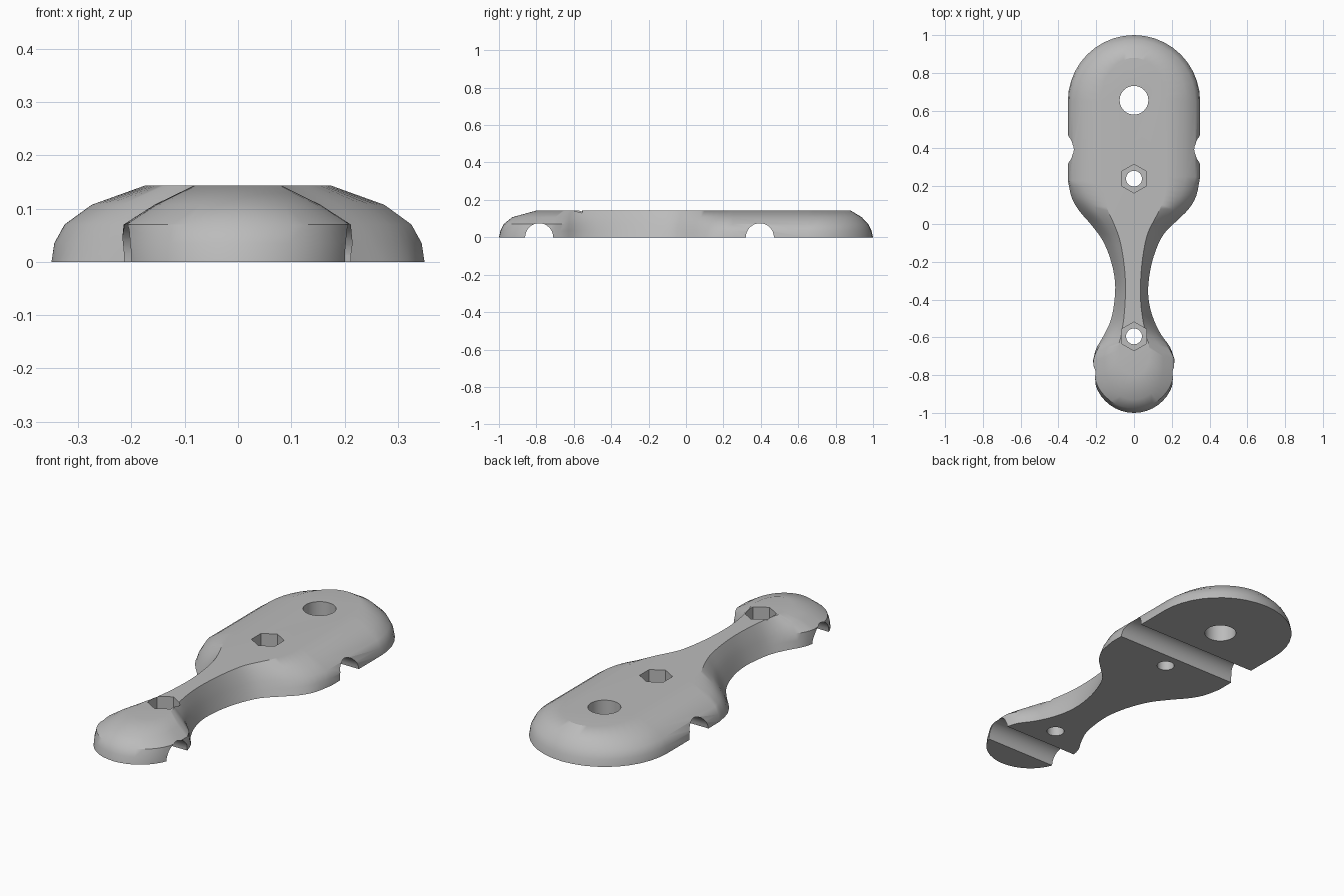
import bpy, math
from mathutils import Vector

if "Cube" in bpy.data.objects:
    bpy.data.objects.remove(bpy.data.objects["Cube"])

grey = bpy.data.materials.new("light grey")
grey.use_nodes = True
colour = (0.5, 0.5, 0.5, 1)
grey.diffuse_color = colour
grey.node_tree.nodes["Principled BSDF"].inputs["Base Color"].default_value = colour

# Layer heights, with width scale for the wide end, neck and small end, and tip insets
LAYERS = [
    (0.0, 1.0, 1.0, 1.0, 0.0, 0.0),
    (0.035, 0.985, 0.88, 1.0, 0.008, 0.008),
    (0.07, 0.93, 0.76, 0.985, 0.025, 0.025),
    (0.107, 0.785, 0.62, 0.72, 0.06, 0.07),
    (0.143, 0.5, 0.45, 0.38, 0.12, 0.2),
]
WIDE_Y, WIDE_R = 0.65, 0.35
SMALL_Y, SMALL_R = -0.785, 0.215
# Neck edge points (half width, y) for each side
LEFT = [(0.35, 0.25), (0.33, 0.15), (0.29, 0.08), (0.23, 0.02), (0.16, -0.05), (0.115, -0.14),
        (0.085, -0.25), (0.075, -0.37), (0.095, -0.48), (0.14, -0.58), (0.19, -0.65), (0.215, -0.72)]
RIGHT = [(0.35, 0.23), (0.33, 0.14), (0.29, 0.07), (0.23, 0.0), (0.17, -0.08), (0.13, -0.17),
         (0.105, -0.27), (0.1, -0.37), (0.12, -0.5), (0.16, -0.59), (0.2, -0.66), (0.218, -0.73)]


def spline(points, steps=3):
    """Catmull-Rom curve through the points."""
    p = [Vector(q) for q in points]
    p = [2 * p[0] - p[1]] + p + [2 * p[-1] - p[-2]]
    out = []
    for a, b, c, d in zip(p, p[1:], p[2:], p[3:]):
        for i in range(steps):
            t = i / steps
            out.append(0.5 * (2 * b + (c - a) * t + (2 * a - 5 * b + 4 * c - d) * t * t
                              + (3 * b - a - 3 * c + d) * t ** 3))
    return out + [p[-2]]


def smooth(a, b, v):
    t = min(1, max(0, (v - a) / (b - a)))
    return t * t * (3 - 2 * t)


def arc(centre, radius, start, end, n=20):
    return [Vector((radius * math.cos(a), centre + radius * math.sin(a)))
            for a in (start + (end - start) * i / n for i in range(n + 1))]


# Closed plan outline
outline = arc(WIDE_Y, WIDE_R, 0, math.pi)
outline += [Vector((-q.x, q.y)) for q in spline(RIGHT)]
outline += arc(SMALL_Y, SMALL_R, -math.pi, 0)
outline += reversed(spline(LEFT))


def mesh_object(name, verts, faces):
    mesh = bpy.data.meshes.new(name)
    mesh.from_pydata(verts, [], faces)
    mesh.materials.append(grey)
    ob = bpy.data.objects.new(name, mesh)
    bpy.context.collection.objects.link(ob)
    return ob


# Domed plate lofted through the layers
verts = []
for z, wide, neck, small, back_inset, front_inset in LAYERS:
    for p in outline:
        s = neck + (wide - neck) * smooth(-0.1, 0.25, p.y) + (small - neck) * smooth(-0.5, -0.72, p.y)
        y = p.y
        if y > WIDE_Y:
            y -= back_inset * (y - WIDE_Y) / WIDE_R
        elif y < -0.6:
            y += front_inset * (-0.6 - y) / 0.4
        verts.append((p.x * s, y, z))
n = len(outline)
faces = [tuple(reversed(range(n))), tuple(range(len(verts) - n, len(verts)))]
for k in range(len(LAYERS) - 1):
    for i in range(n):
        j = (i + 1) % n
        faces.append((k * n + i, k * n + j, (k + 1) * n + j, (k + 1) * n + i))
plate = mesh_object("clamp_plate", verts, faces)


def cut(name, sides, radius, depth, location, rotation=(0, 0, 0)):
    """Subtract a prism from the plate."""
    bpy.ops.mesh.primitive_cylinder_add(vertices=sides, radius=radius, depth=depth,
                                        location=location, rotation=rotation)
    cutter = bpy.context.object
    cutter.name = name
    cutter.hide_render = True
    cutter.data.materials.append(grey)
    mod = plate.modifiers.new(name, "BOOLEAN")
    mod.operation = "DIFFERENCE"
    mod.solver = "EXACT"
    mod.object = cutter
    bpy.context.view_layer.objects.active = plate
    bpy.ops.object.modifier_apply(modifier=name)
    bpy.data.objects.remove(cutter)


# Cross grooves underneath
for y in (0.395, -0.785):
    cut("groove_cutter", 32, 0.075, 2, (0, y, 0), (0, math.pi / 2, 0))
# Bolt holes with hexagonal nut pockets
for y in (0.24, -0.595):
    cut("bolt_cutter", 32, 0.042, 1, (0, y, 0))
    cut("nut_cutter", 6, 0.076, 0.2, (0, y, 0.18))
# Large through hole
cut("large_hole_cutter", 40, 0.076, 1, (0, 0.655, 0))

bpy.ops.object.select_all(action="DESELECT")
plate.select_set(True)
bpy.context.view_layer.objects.active = plate
bpy.ops.object.shade_smooth_by_angle(angle=math.radians(30))
normals = plate.modifiers.new("even_normals", "WEIGHTED_NORMAL")
normals.keep_sharp = True
